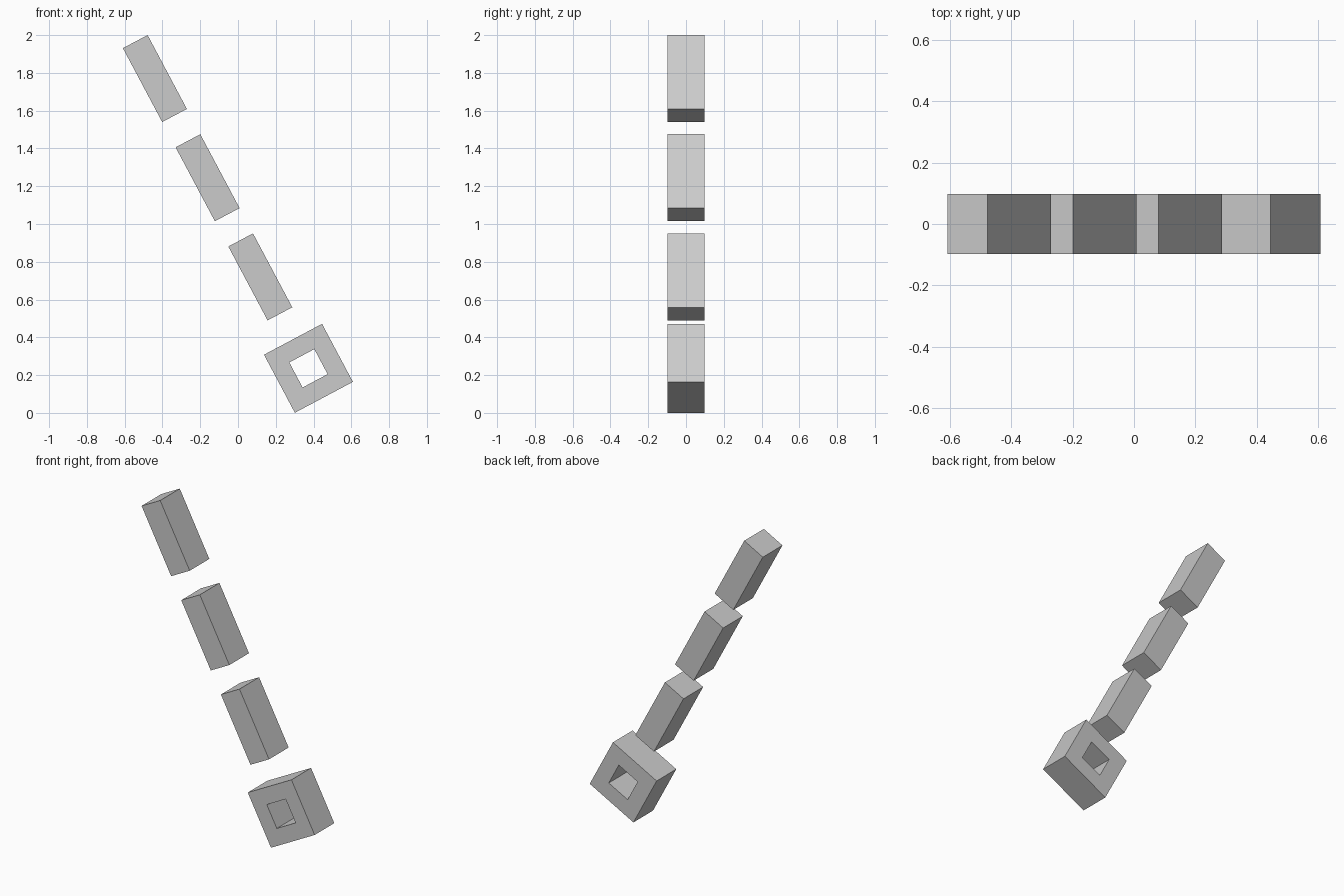
import bpy, bmesh, math
from mathutils import Matrix

if "Cube" in bpy.data.objects:
    bpy.data.objects.remove(bpy.data.objects["Cube"])

TILT = math.radians(-28)
DEPTH = 0.197


def place(name, bm, x, z):
    bm.transform(Matrix.Translation((x, 0, z)) @ Matrix.Rotation(TILT, 4, 'Y'))
    bmesh.ops.recalc_face_normals(bm, faces=bm.faces)
    mesh = bpy.data.meshes.new(name)
    bm.to_mesh(mesh)
    bm.free()
    obj = bpy.data.objects.new(name, mesh)
    bpy.context.collection.objects.link(obj)


def square(half):
    return [(-half, -half), (half, -half), (half, half), (-half, half)]


# Three bars spaced evenly along the tilted axis
for i in range(3):
    bm = bmesh.new()
    bmesh.ops.create_cube(bm, size=1)
    bmesh.ops.scale(bm, vec=(0.148, DEPTH, 0.443), verts=bm.verts)
    place(f"bar_{i + 1}", bm, -0.44 + 0.279 * i, 1.77 - 0.525 * i)

# Square frame with a square through-hole at the lower end
bm = bmesh.new()
rings = [[bm.verts.new((x, y, z)) for x, z in square(half)]
         for half, y in ((0.174, -DEPTH / 2), (0.174, DEPTH / 2),
                         (0.075, DEPTH / 2), (0.075, -DEPTH / 2))]
for r in range(4):
    a, b = rings[r], rings[(r + 1) % 4]
    for k in range(4):
        n = (k + 1) % 4
        bm.faces.new((a[k], a[n], b[n], b[k]))
place("square_frame", bm, 0.373, 0.236)
